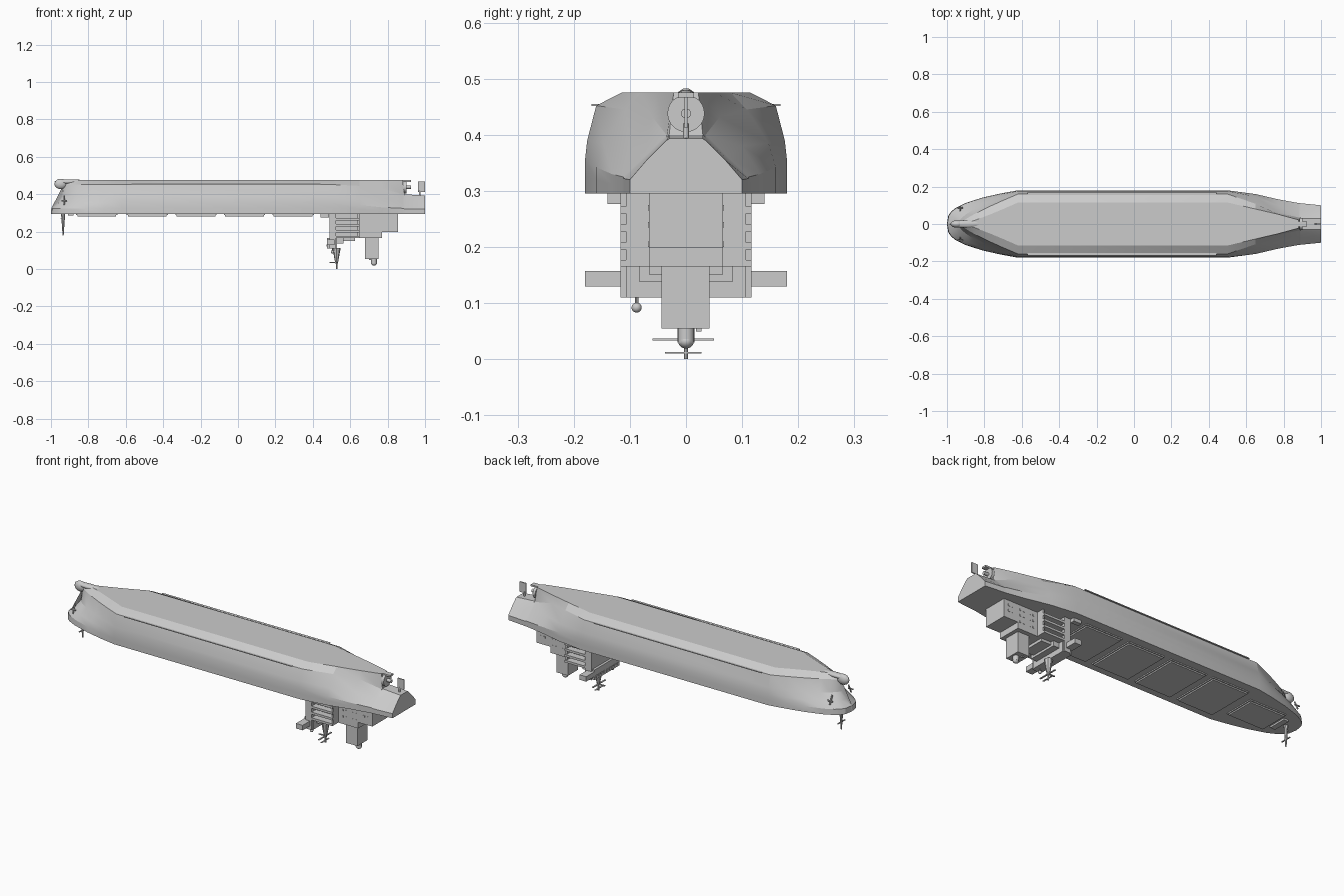
import bpy, bmesh, math
from mathutils import Matrix, Vector

cube = bpy.data.objects.get("Cube")
if cube:
    bpy.data.objects.remove(cube, do_unlink=True)

grey = bpy.data.materials.new("light grey")
grey.use_nodes = True
grey.diffuse_color = (0.6, 0.6, 0.6, 1)
grey.node_tree.nodes["Principled BSDF"].inputs["Base Color"].default_value = (0.6, 0.6, 0.6, 1)


def finish(name, bm, smooth=None):
    bmesh.ops.recalc_face_normals(bm, faces=bm.faces)
    mesh = bpy.data.meshes.new(name)
    bm.to_mesh(mesh)
    bm.free()
    mesh.materials.append(grey)
    obj = bpy.data.objects.new(name, mesh)
    bpy.context.scene.collection.objects.link(obj)
    if smooth:
        bpy.ops.object.select_all(action='DESELECT')
        obj.select_set(True)
        bpy.context.view_layer.objects.active = obj
        bpy.ops.object.shade_smooth_by_angle(angle=math.radians(smooth))
    return obj


def box(name, xs, ys, zs):
    bm = bmesh.new()
    size = [b - a for a, b in (xs, ys, zs)]
    mid = [(a + b) / 2 for a, b in (xs, ys, zs)]
    bmesh.ops.create_cube(bm, size=1, matrix=Matrix.Translation(mid) @ Matrix.Diagonal((*size, 1)))
    return finish(name, bm)


def ball(name, centre, radii):
    bm = bmesh.new()
    bmesh.ops.create_uvsphere(bm, u_segments=20, v_segments=12, radius=1,
                              matrix=Matrix.Translation(centre) @ Matrix.Diagonal((*radii, 1)))
    return finish(name, bm, 40)


def rod(name, start, end, r1, r2=None, sides=16):
    a, b = Vector(start), Vector(end)
    turn = (b - a).to_track_quat('Z', 'Y').to_matrix().to_4x4()
    bm = bmesh.new()
    bmesh.ops.create_cone(bm, cap_ends=True, segments=sides, radius1=r1,
                          radius2=r1 if r2 is None else r2, depth=(b - a).length,
                          matrix=Matrix.Translation((a + b) / 2) @ turn)
    return finish(name, bm, 40)


# Hull: sections lofted from the bow to the transom, deck side down
mid = [(.18, .295), (.18, .325), (.18, .355), (.176, .39), (.16, .452), (.115, .475)]
stem = [-1, -.998, -.965, -.94, -.932, -.915]
fullness = [.35, .36, .42, .6, .8, 1.15]
sections = []
for t in (0, .02, .06, .12, .25, .5, .75, 1):
    sections.append([(e + (-.62 - e) * t, max(y * t ** a, .002), z)
                     for e, a, (y, z) in zip(stem, fullness, mid)])
stern = [
    (.50, mid),
    (.65, [(.16, .295), (.16, .32), (.16, .342), (.147, .385), (.108, .445), (.08, .475)]),
    (.77, [(.132, .295), (.132, .312), (.132, .33), (.10, .38), (.06, .432), (.052, .475)]),
    (.88, [(.112, .295), (.112, .31), (.112, .325), (.075, .36), (.035, .40), (.022, .475)]),
    (.89, [(.111, .295), (.111, .31), (.111, .322), (.073, .358), (.035, .395), (.03, .4)]),
    (1.0, [(.10, .295), (.10, .308), (.10, .32), (.07, .355), (.035, .39), (.03, .393)]),
]
for x, pts in stern:
    sections.append([(x, y, z) for y, z in pts])
bm = bmesh.new()
rings = []
for sec in sections:
    loop = sec + [(x, -y, z) for x, y, z in reversed(sec)]
    rings.append([bm.verts.new(p) for p in loop])
for a, b in zip(rings, rings[1:]):
    for i in range(len(a)):
        j = (i + 1) % len(a)
        bm.faces.new((a[i], a[j], b[j], b[i]))
bm.faces.new(rings[0])
bm.faces.new(rings[-1])
finish("hull", bm, 18)

# Bulbous bow
ball("bow_bulb", (-.947, 0, .455), (.034, .02, .028))
ball("bow_bulb_fairing", (-.895, 0, .467), (.086, .02, .013))

# Stern gear
box("keel_heel", (.86, .925), (-.014, .014), (.466, .475))
rod("propeller_disc", (.885, 0, .438), (.9, 0, .438), .033, sides=28)
rod("propeller_shaft", (.87, 0, .438), (.925, 0, .438), .009)
box("rudder", (.962, 1), (-.003, .003), (.412, .467))
rod("rudder_stock", (.972, 0, .39), (.972, 0, .42), .005)

# Cargo hatches with stepped lids
for i, x in enumerate((-.865, -.595, -.335, -.075, .185)):
    w = .085 if i == 0 else .135
    box("hatch_coaming", (x, x + .22), (-w, w), (.289, .296))
    box("hatch_lid", (x + .006, x + .214), (-w + .006, w - .006), (.282, .289))

# Side details that repeat on both sides
for s in (-1, 1):
    def side(a, b):
        return tuple(sorted((s * a, s * b)))
    box("bilge_keel", (-.57, .44), side(.155, .168), (.451, .455))
    box("bridge_wing", (.475, .515), side(.10, .18), (.13, .157))
    box("house_side_wall", (.488, .525), side(.08, .117), (.11, .296))
    box("house_side_post", (.64, .65), side(.08, .107), (.165, .296))
    for z in (.165, .196, .228, .26):
        box("balcony_deck", (.52, .65), side(.08, .117), (z, z + .012))
    box("deck_bracket", (.44, .487), side(.115, .14), (.277, .296))
    box("deck_locker", (.80, .84), side(.03, .055), (.289, .296))
    rod("anchor_shank", (-.93, s * .092, .345), (-.93, s * .07, .392), .004, sides=8)
    rod("anchor_arms", (-.945, s * .088, .365), (-.915, s * .088, .365), .004, sides=8)
    # Window plates on the house and the engine casing
    for z in (.2, .235, .265):
        for x in (.67, .69, .73, .75, .80, .82):
            if x < .77 or z > .21:
                box("window", (x, x + .01), side(.064, .068), (z, z + .01))

# Accommodation block, stepped towards the stern
box("house_core", (.488, .65), (-.083, .083), (.165, .296))
box("bridge_deck", (.475, .53), (-.107, .107), (.11, .166))
box("bridge_step", (.53, .565), (-.083, .083), (.138, .166))
box("upper_step", (.565, .625), (-.065, .065), (.15, .166))
box("engine_casing", (.65, .77), (-.066, .066), (.165, .296))
box("aft_house", (.77, .855), (-.066, .066), (.198, .296))
for i in range(9):
    y = -.09 + i * .0225
    box("bridge_window", (.472, .476), (y - .007, y + .007), (.12, .132))

# Funnel with exhaust pipe
box("funnel", (.68, .75), (-.044, .042), (.055, .166))
rod("exhaust_pipe", (.727, 0, .058), (.727, 0, .03), .015)
ball("exhaust_cap", (.727, 0, .032), (.016, .014, .013))
box("exhaust_vent", (.70, .71), (.018, .028), (.049, .056))

# Radar mast
rod("radar_mast", (.527, 0, .112), (.527, 0, .03), .022, .007, 8)
rod("radar_mast_top", (.527, 0, .035), (.527, 0, 0), .004, sides=8)
box("radar_bar", (.523, .531), (-.06, .05), (.033, .037))
box("radar_bar_upper", (.523, .531), (-.037, .028), (.010, .013))
box("radar_arm", (.488, .527), (-.004, .004), (.033, .037))
ball("radar_dome", (.505, -.088, .092), (.009, .009, .009))
rod("radar_dome_stand", (.505, -.088, .112), (.505, -.088, .092), .003, sides=8)

# Foremast
rod("foremast", (-.935, 0, .296), (-.935, 0, .18), .011, .003, 8)
box("foremast_bar", (-.938, -.932), (-.03, .03), (.218, .222))
box("foremast_stay", (-.95, -.935), (-.003, .003), (.27, .274))
box("windlass", (-.91, -.88), (-.05, .05), (.286, .296))
